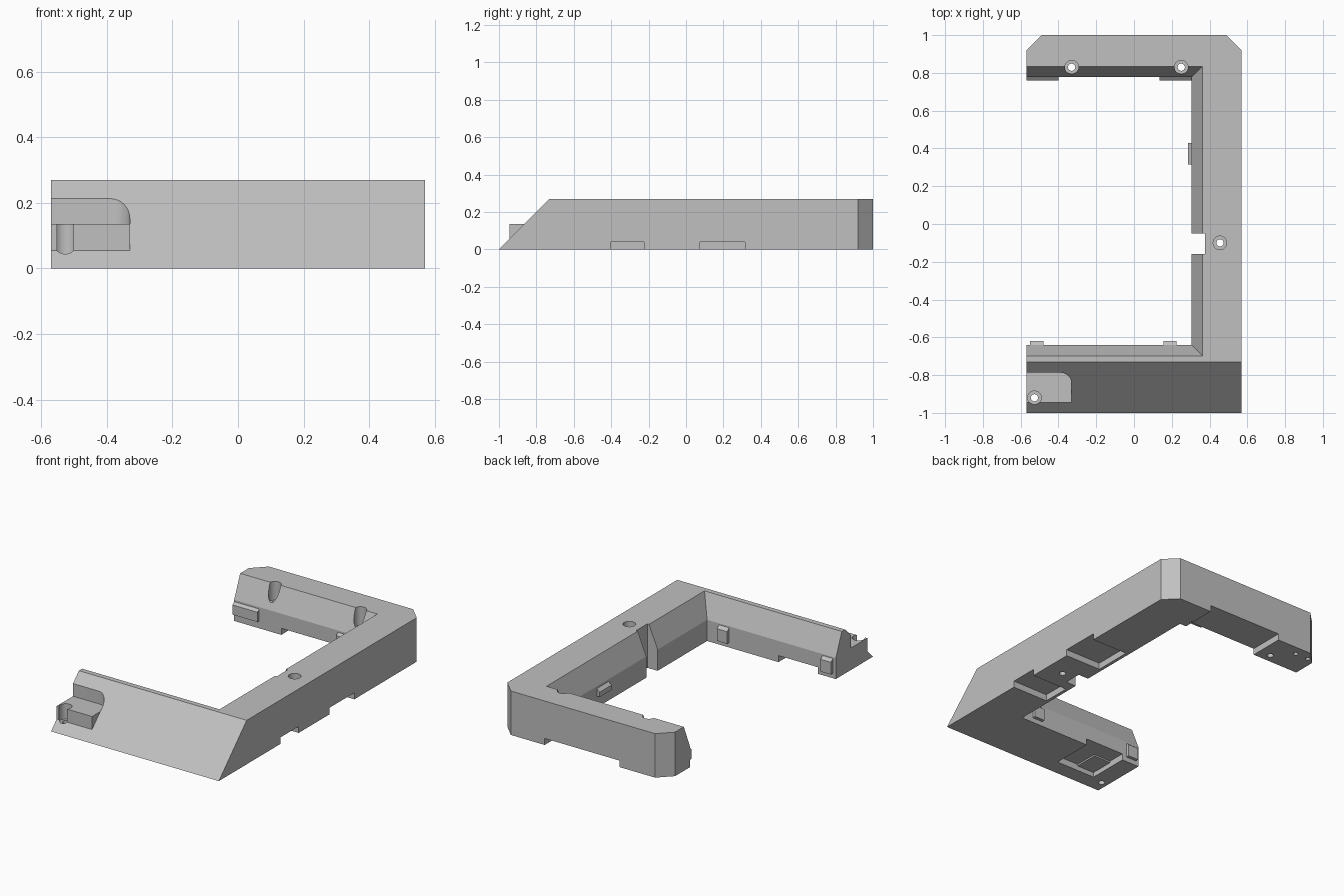
import bpy
import bmesh
from math import cos, sin, pi
from mathutils import Vector

cube = bpy.data.objects.get("Cube")
if cube:
    bpy.data.objects.remove(cube, do_unlink=True)

grey = bpy.data.materials.new("plain_grey")
grey.use_nodes = True
colour = (0.53, 0.53, 0.53, 1)
grey.diffuse_color = colour
grey.node_tree.nodes["Principled BSDF"].inputs["Base Color"].default_value = colour

H = 0.27        # frame height
X = 0.57        # half width
KINK = 0.13     # where the inner wall starts leaning outwards
GROOVE = 0.04   # depth of the underside recesses


def loft(name, rings):
    """Closed solid through rings of equal point count."""
    bm = bmesh.new()
    loops = [[bm.verts.new(p) for p in ring] for ring in rings]
    n = len(loops[0])
    for a, b in zip(loops, loops[1:]):
        for i in range(n):
            j = (i + 1) % n
            bm.faces.new((a[i], a[j], b[j], b[i]))
    bm.faces.new(loops[0][::-1])
    bm.faces.new(loops[-1])
    bmesh.ops.recalc_face_normals(bm, faces=bm.faces)
    mesh = bpy.data.meshes.new(name)
    bm.to_mesh(mesh)
    bm.free()
    mesh.materials.append(grey)
    ob = bpy.data.objects.new(name, mesh)
    bpy.context.collection.objects.link(ob)
    return ob


def prism(name, points, z0, z1):
    return loft(name, [[(x, y, z) for x, y in points] for z in (z0, z1)])


def rect(x0, x1, y0, y1):
    return [(x0, y0), (x1, y0), (x1, y1), (x0, y1)]


def box(name, x0, x1, y0, y1, z0, z1):
    return prism(name, rect(x0, x1, y0, y1), z0, z1)


def cylinder(name, x, y, r, z0, z1, sides=32):
    angles = [2 * pi * i / sides for i in range(sides)]
    return prism(name, [(x + r * cos(a), y + r * sin(a)) for a in angles], z0, z1)


def combine(target, tool, operation="DIFFERENCE"):
    """Apply a boolean and discard the tool."""
    mod = target.modifiers.new("cut", "BOOLEAN")
    mod.operation = operation
    mod.solver = "EXACT"
    mod.object = tool
    bpy.context.view_layer.update()
    graph = bpy.context.evaluated_depsgraph_get()
    mesh = bpy.data.meshes.new_from_object(target.evaluated_get(graph))
    target.modifiers.clear()
    target.data = mesh
    bpy.data.objects.remove(tool, do_unlink=True)


# Body with a sloping front
side = [(-1, 0), (1, 0), (1, H), (-0.73, H)]
frame = loft("frame", [[(x, y, z) for y, z in side] for x in (-X, X)])

# Open middle: straight below, leaning outwards above the kink
rings = []
for z, grow in ((-0.1, 0), (KINK, 0), (H, 0.058), (2 * H - KINK, 0.116)):
    corners = rect(-0.9, 0.305 + grow, -0.64 - grow, 0.777 + grow)
    rings.append([(x, y, z) for x, y in corners])
combine(frame, loft("middle_cutter", rings))

# Chamfered rear corners
for s in (-1, 1):
    tri = [(s * 0.49, 1), (s * 0.69, 0.8), (s * 0.69, 1.2), (s * 0.49, 1.2)]
    combine(frame, prism("corner_cutter", tri, -0.1, 0.5))

# Notch in the long bar
combine(frame, box("notch_cutter", 0.2, 0.375, -0.16, -0.05, -0.1, 0.5))

# Underside recesses: two in the long bar, one in each arm
for x0, x1, y0, y1 in ((0.325, 0.7, -0.4, -0.225), (0.325, 0.7, 0.075, 0.315),
                       (-0.25, 0.26, 0.7, 1.1), (-0.45, -0.18, -0.9, -0.55)):
    combine(frame, box("recess_cutter", x0, x1, y0, y1, -0.1, GROOVE))

# Pocket in the front slope with one rounded corner, and its ledge
R = 0.06
arc = [(-0.33 - R + R * cos(i * pi / 16), -0.787 - R + R * sin(i * pi / 16))
       for i in range(9)]
pocket = [(-0.7, -1.1), (-0.33, -1.1)] + arc + [(-0.7, -0.787)]
combine(frame, prism("pocket_cutter", pocket, 0.135, 0.5))
combine(frame, box("ledge", -X, -0.33, -0.945, -0.75, 0.03, 0.135), "UNION")

# Screw holes with wide counterbores
for x, y, floor in ((-0.33, 0.83, 0.155), (0.25, 0.83, 0.155),
                    (0.455, -0.1, 0.155), (-0.527, -0.92, 0.04)):
    combine(frame, cylinder("bore_cutter", x, y, 0.036, floor, 0.5))
    combine(frame, cylinder("hole_cutter", x, y, 0.019, -0.1, 0.5))

# Small blind holes under the rear arm
for x in (-0.43, -0.52):
    combine(frame, cylinder("pin_cutter", x, 0.94, 0.014, -0.1, 0.03, 16))


# Clip tabs on the inner walls, with a sloping upper edge
def tab(name, along, lo, hi, wall, tip, z0, z1):
    profile = [(wall, z0), (tip, z0), (tip, z1 - 0.02), (wall, z1)]
    if along == "x":
        rings = [[(a, w, z) for w, z in profile] for a in (lo, hi)]
    else:
        rings = [[(w, a, z) for w, z in profile] for a in (lo, hi)]
    return loft(name, rings)


tab("rear_tab_outer", "x", -X, -0.4, 0.785, 0.76, 0.045, 0.125)
tab("rear_tab_inner", "x", 0.135, 0.308, 0.785, 0.76, 0.045, 0.125)
tab("front_tab_outer", "x", -0.55, -0.48, -0.645, -0.62, 0.03, 0.125)
tab("front_tab_inner", "x", 0.155, 0.225, -0.645, -0.62, 0.03, 0.125)
tab("long_bar_tab", "y", 0.315, 0.43, 0.31, 0.285, 0.07, 0.12)

# Smooth the round holes, keep every edge crisp
bpy.ops.object.select_all(action="DESELECT")
frame.select_set(True)
bpy.context.view_layer.objects.active = frame
bpy.ops.object.shade_smooth_by_angle(angle=pi / 9)
